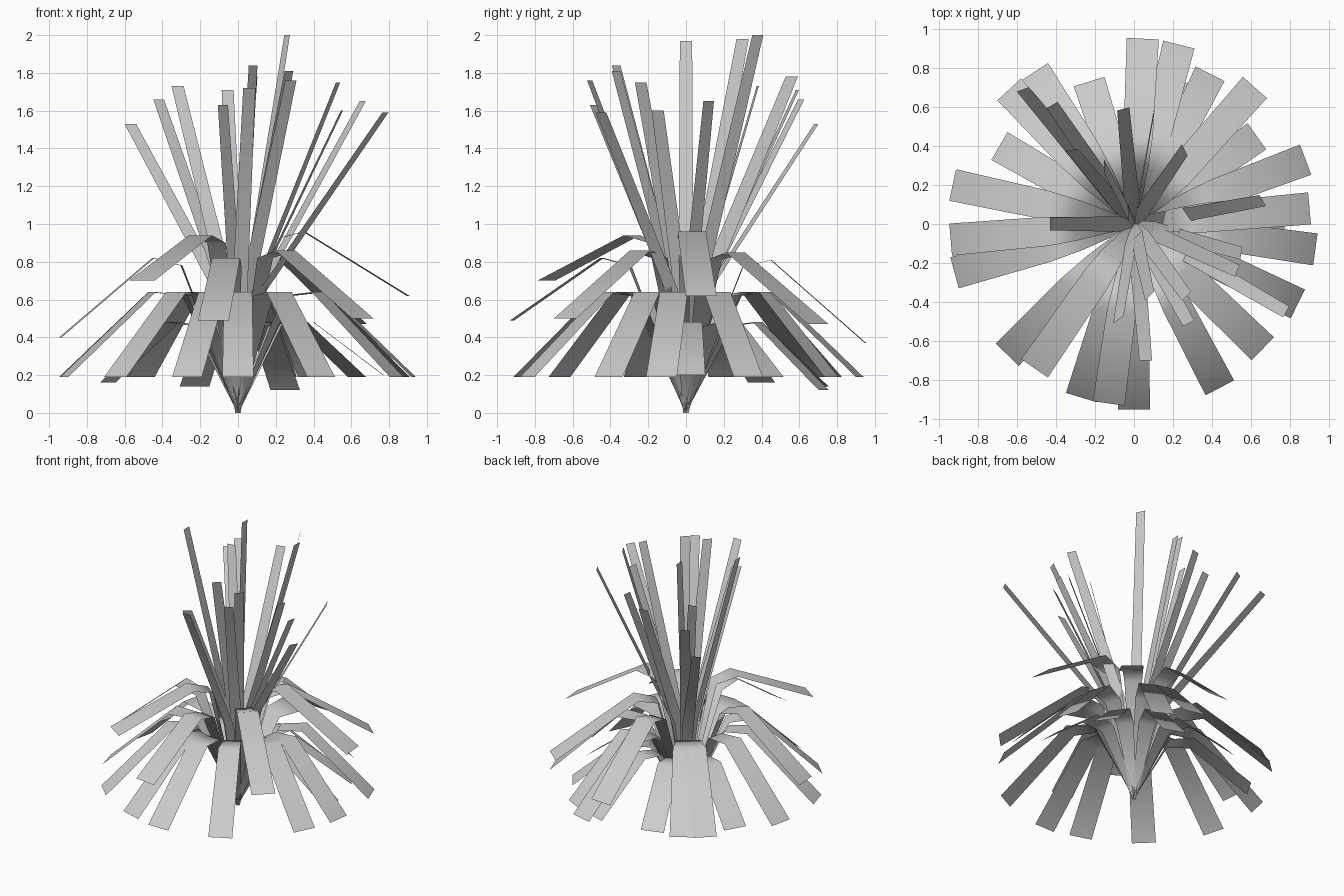
import bpy, math
from mathutils import Vector


def blade(name, path, widths, side):
    """Flat ribbon following a path, spread along a horizontal side direction."""
    verts = []
    for p, w in zip(path, widths):
        verts += [Vector(p) - side * w / 2, Vector(p) + side * w / 2]
    faces = [(2 * i, 2 * i + 1, 2 * i + 3, 2 * i + 2) for i in range(len(path) - 1)]
    mesh = bpy.data.meshes.new(name)
    mesh.from_pydata([v[:] for v in verts], [], faces)
    mesh.polygons.foreach_set("use_smooth", [True] * len(faces))
    obj = bpy.data.objects.new(name, mesh)
    bpy.context.collection.objects.link(obj)


# Upright blades: tip x, y, z and yaw of the blade's width
uprights = [
    (0.26, 0.38, 2.0, -63), (-0.43, 0.0, 1.97, 90), (-0.155, 0.30, 1.98, 90),
    (-0.57, 0.69, 1.53, 20), (-0.42, 0.61, 1.66, 30), (-0.32, 0.38, 1.73, 10),
    (-0.055, 0.59, 1.71, 15), (0.10, 0.56, 1.78, 85), (0.66, 0.12, 1.65, -60),
    (0.08, -0.37, 1.84, 45), (0.06, -0.70, 1.72, 0), (0.78, -0.45, 1.59, 60),
    (0.55, -0.15, 1.60, 80), (0.53, -0.24, 1.75, 70), (-0.08, -0.49, 1.63, 35),
    (0.27, -0.37, 1.81, 45), (0.28, -0.51, 1.76, 25),
]
for x, y, z, yaw in uprights:
    a = math.radians(yaw)
    blade("upright_leaf", [(0, 0, 0), (0.17 * x, 0.17 * y, 0.65), (x, y, z)],
          (0.03, 0.08, 0.065), Vector((math.cos(a), math.sin(a), 0)))


def drooping(name, x, y, z, inner, knee):
    """Leaf that rises from the root, bends over the knee and hangs to its tip."""
    r = math.hypot(x, y)
    u = Vector((x / r, y / r, 0))
    prof = [(0, 0.01), inner, knee, (r, z)]
    path = [u * a + Vector((0, 0, b)) for a, b in prof]
    blade(name, path, (0.03, 0.12, 0.15, 0.165), Vector((-u.y, u.x, 0)))


# Middle tier: tip x, y, z and knee height
middle = [
    (0.90, 0.08, 0.62, 0.96), (0.62, 0.70, 0.47, 0.85), (0.045, 0.95, 0.37, 0.81),
    (-0.94, -0.08, 0.40, 0.82), (-0.51, -0.74, 0.70, 0.94),
    (-0.13, -0.92, 0.49, 0.82), (0.66, -0.64, 0.50, 0.86),
]
for x, y, z, k in middle:
    kr = 0.45 if k < 0.83 else 0.35
    drooping("middle_leaf", x, y, z, (kr - 0.15, k - 0.04), (kr, k))

# Low tier: tip x, y
low = [
    (0.23, 0.92), (0.39, 0.77), (0.88, 0.33), (0.93, -0.13),
    (0.84, -0.41), (0.44, -0.84), (0.0, -0.95), (-0.27, -0.89), (-0.65, -0.67),
    (-0.92, -0.25), (-0.93, 0.20), (-0.64, 0.69), (-0.51, 0.78),
]
for x, y in low:
    drooping("low_leaf", x, y, 0.19, (0.29, 0.62), (0.47, 0.64))

# Short inner leaves under the low tier: tip x, y, z
short = [(-0.23, 0.73, 0.14), (0.25, 0.73, 0.12), (-0.69, 0.40, 0.16),
         (0.77, 0.02, 0.20), (0.63, 0.45, 0.19)]
for x, y, z in short:
    drooping("short_leaf", x, y, z, (0.24, 0.46), (0.4, 0.48))
